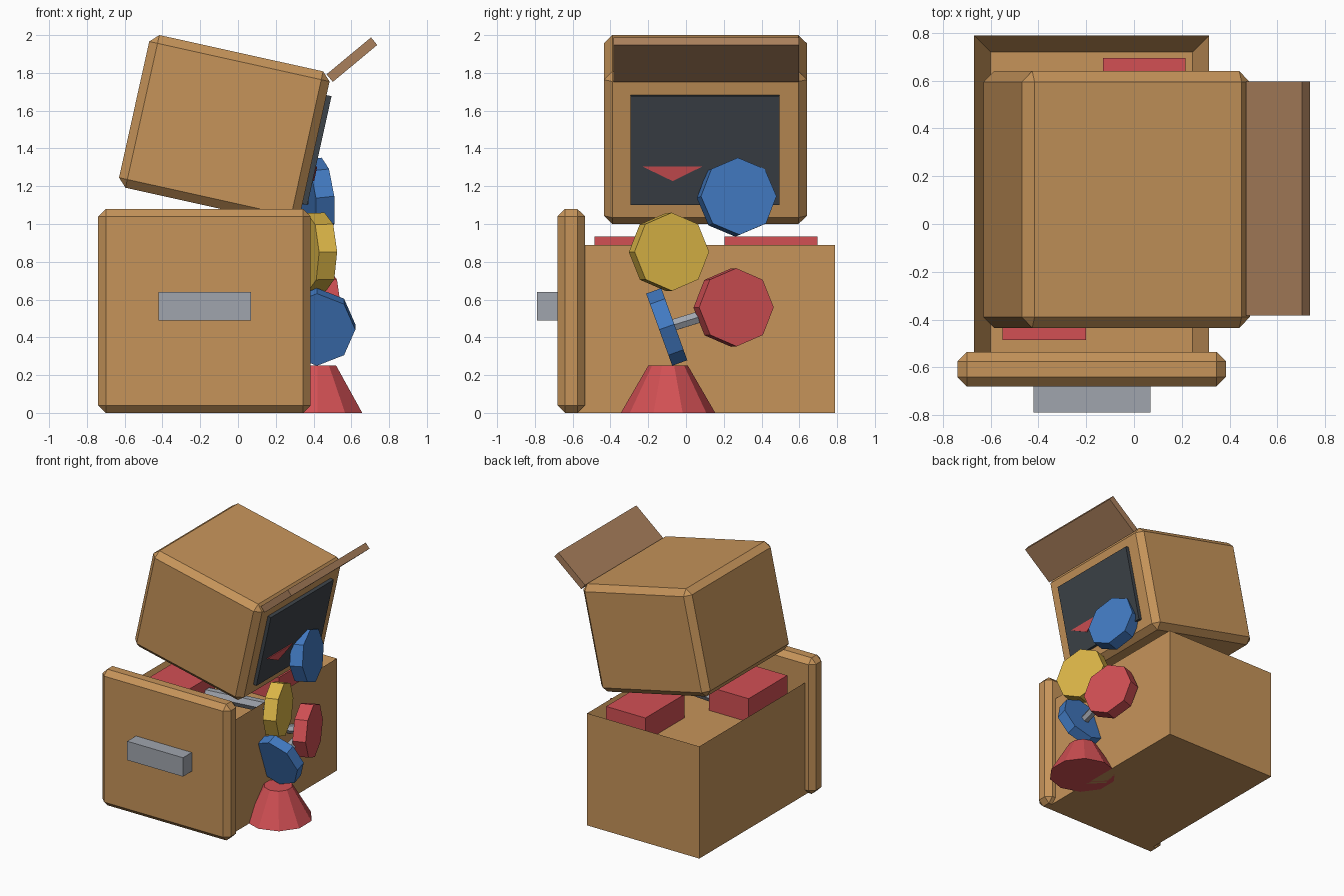
import bpy, bmesh, math
from mathutils import Matrix, Vector

if "Cube" in bpy.data.objects:
    bpy.data.objects.remove(bpy.data.objects["Cube"], do_unlink=True)


def material(name, rgb):
    lin = [((c / 255 + 0.055) / 1.055) ** 2.4 for c in rgb] + [1.0]
    m = bpy.data.materials.new(name)
    m.use_nodes = True
    m.diffuse_color = lin
    m.node_tree.nodes["Principled BSDF"].inputs["Base Color"].default_value = lin
    return m


CARD = material("cardboard", (198, 148, 90))
FLAP = material("dull_cardboard", (170, 128, 92))
RED = material("red", (210, 80, 84))
BLUE = material("blue", (66, 122, 194))
YELLOW = material("yellow", (222, 184, 72))
GREY = material("grey", (160, 165, 174))
DARK = material("dark_screen", (61, 67, 73))


def finish(name, bm, mat, matrix=Matrix()):
    bmesh.ops.recalc_face_normals(bm, faces=bm.faces[:])
    mesh = bpy.data.meshes.new(name)
    bm.to_mesh(mesh)
    bm.free()
    mesh.materials.append(mat)
    ob = bpy.data.objects.new(name, mesh)
    ob.matrix_world = matrix
    bpy.context.scene.collection.objects.link(ob)
    return ob


def box(name, lo, hi, mat, matrix=Matrix(), bevel=0, recess=None):
    """Box between two corners, with optional chamfers or a sunken top."""
    lo, hi = Vector(lo), Vector(hi)
    bm = bmesh.new()
    place = Matrix.Translation((lo + hi) / 2) @ Matrix.Diagonal((*(hi - lo), 1))
    bmesh.ops.create_cube(bm, size=1, matrix=place)
    if bevel:
        bmesh.ops.bevel(bm, geom=bm.edges[:], offset=bevel, segments=1,
                        affect='EDGES')
    if recess:
        wall, depth = recess
        bm.normal_update()
        top = max(bm.faces, key=lambda f: f.normal.z)
        bmesh.ops.inset_individual(bm, faces=[top], thickness=wall)
        for v in list(top.verts):
            v.co.z -= depth
    return finish(name, bm, mat, matrix)


def disc(name, centre, axis, radius, depth, mat, sides=8, top=None):
    """Polygonal disc, rod or cone along an axis, one corner kept upright."""
    z = Vector(axis).normalized()
    x = Vector((0, 0, 1)) if abs(z.z) < 0.9 else Vector((1, 0, 0))
    x = (x - z * x.dot(z)).normalized()
    y = z.cross(x)
    rot = Matrix((x, y, z)).transposed().to_4x4()
    bm = bmesh.new()
    bmesh.ops.create_cone(bm, cap_ends=True, segments=sides, radius1=radius,
                          radius2=radius if top is None else top, depth=depth)
    return finish(name, bm, mat, Matrix.Translation(centre) @ rot)


def rod(name, a, b, radius):
    a, b = Vector(a), Vector(b)
    return disc(name, (a + b) / 2, b - a, radius, (b - a).length, GREY, 6)


# Drawer body with a sunken top, front panel and handle
box("drawer_body", (-0.67, -0.63, 0), (0.315, 0.79, 0.89), CARD,
    recess=(0.098, 0.14))
box("drawer_front", (-0.74, -0.68, 0), (0.385, -0.535, 1.08), CARD, bevel=0.04)
box("drawer_handle", (-0.42, -0.79, 0.49), (0.07, -0.67, 0.64), GREY)

# Red blocks lying in the drawer
box("block_front", (-0.55, -0.485, 0.74), (-0.2, 0.0, 0.935), RED)
box("block_back", (-0.13, 0.205, 0.74), (0.215, 0.695, 0.935), RED)

# Tilted head with screen and mouth
head = Matrix.Translation((-0.0725, 0.105, 1.5)) @ Matrix.Rotation(
    math.radians(12.5), 4, 'Y')
box("head_box", (-0.489, -0.54, -0.414), (0.489, 0.535, 0.414), CARD, head,
    bevel=0.045)
box("screen", (0.47, -0.4, -0.295), (0.516, 0.39, 0.295), DARK, head)

bm = bmesh.new()
corners = [bm.verts.new((0.515, y, z))
           for y, z in ((-0.335, -0.085), (-0.02, -0.085), (-0.175, -0.164))]
face = bm.faces.new(corners)
extruded = bmesh.ops.extrude_face_region(bm, geom=[face])["geom"]
bmesh.ops.translate(bm, vec=(0.008, 0, 0), verts=[
    g for g in extruded if isinstance(g, bmesh.types.BMVert)])
finish("mouth", bm, RED, head)

# Open flap above the screen
flap = Matrix.Translation((0.603, 0.107, 1.87)) @ Matrix.Rotation(
    math.radians(-39.7), 4, 'Y')
box("flap", (-0.153, -0.49, -0.026), (0.153, 0.49, 0.026), FLAP, flap)

# Jointed arm: discs, rods and base cone
side = (0.95, 0.3, 0.02)
disc("upper_blue_disc", (0.415, 0.268, 1.142), (0.95, 0.22, 0.1), 0.205, 0.1, BLUE)
disc("yellow_disc", (0.415, -0.09, 0.852), side, 0.207, 0.1, YELLOW)
disc("red_disc", (0.435, 0.252, 0.558), side, 0.207, 0.1, RED)
disc("lower_blue_disc", (0.418, -0.102, 0.455), (0, -0.94, -0.34), 0.203, 0.085, BLUE)
disc("base_cone", (0.42, -0.095, 0.125), (0, 0, 1), 0.25, 0.25, RED, 10, 0.105)
rod("shoulder_rod", (-0.25, -0.1, 0.81), (0.4, -0.09, 0.85), 0.045)
rod("elbow_rod", (0.27, 0.17, 0.56), (0.42, 0.25, 0.56), 0.035)
rod("wrist_rod", (0.42, -0.1, 0.455), (0.43, 0.24, 0.56), 0.035)
rod("cheek_rod", (0.3, 0.24, 1.13), (0.41, 0.27, 1.14), 0.035)
